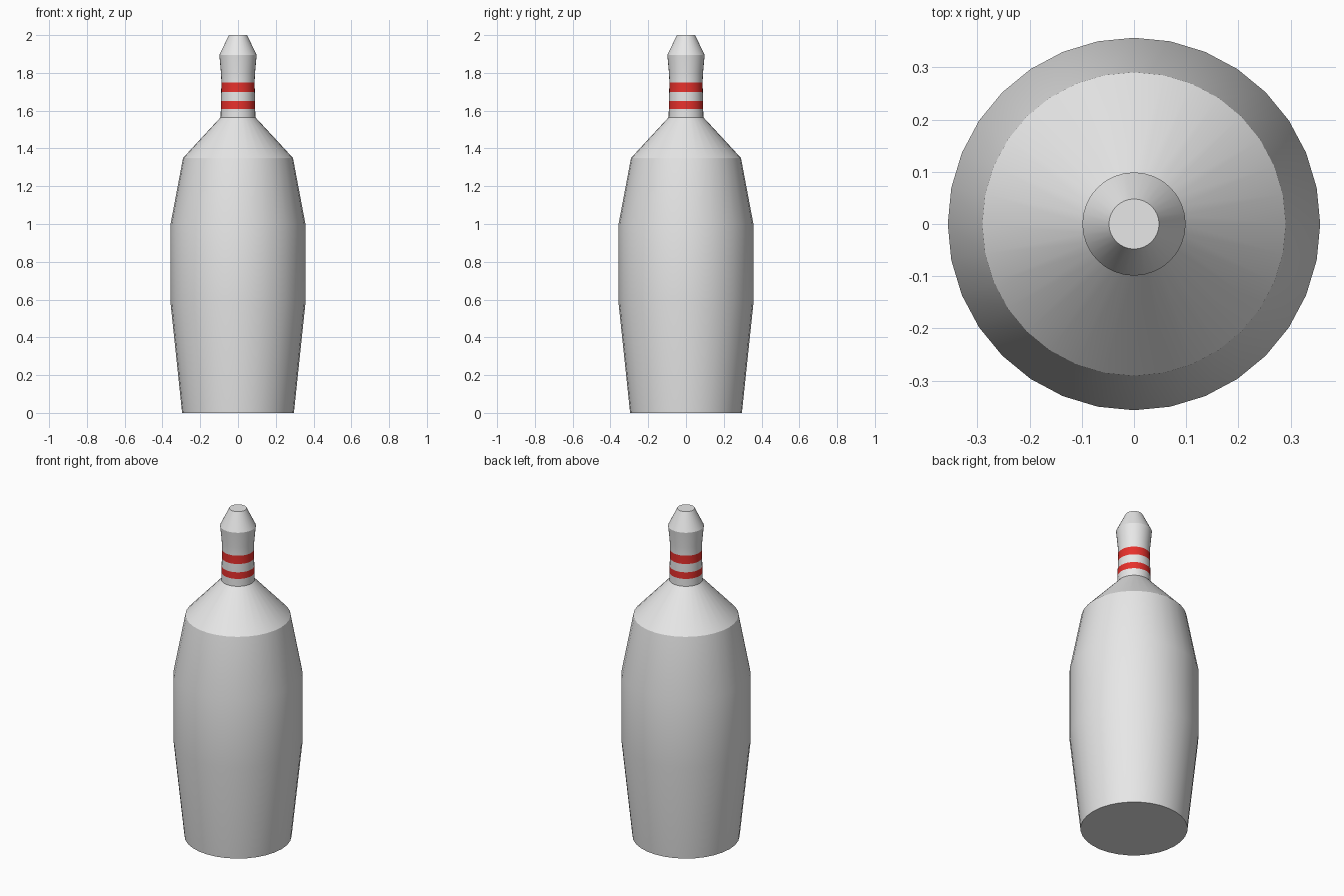
import bpy, bmesh, math

if "Cube" in bpy.data.objects:
    bpy.data.objects.remove(bpy.data.objects["Cube"])

SIDES = 32
# (radius, height) from base to crown
PROFILE = [(0.296, 0.0), (0.357, 0.58), (0.357, 1.0), (0.291, 1.35),
           (0.092, 1.565), (0.091, 1.61), (0.0905, 1.65), (0.089, 1.70),
           (0.088, 1.75), (0.09, 1.80), (0.099, 1.895), (0.048, 2.0)]
STRIPES = [(1.61, 1.65), (1.70, 1.75)]


def material(name, color):
    m = bpy.data.materials.new(name)
    m.diffuse_color = (*color, 1)
    m.use_nodes = True
    m.node_tree.nodes["Principled BSDF"].inputs["Base Color"].default_value = m.diffuse_color
    return m


# Lathe the profile into a closed body
bm = bmesh.new()
rings = []
for r, z in PROFILE:
    rings.append([bm.verts.new((r * math.cos(2 * math.pi * i / SIDES),
                                r * math.sin(2 * math.pi * i / SIDES), z))
                  for i in range(SIDES)])
for lo, hi in zip(rings, rings[1:]):
    for i in range(SIDES):
        j = (i + 1) % SIDES
        bm.faces.new((lo[i], lo[j], hi[j], hi[i]))
bm.faces.new(rings[0][::-1])
bm.faces.new(rings[-1])

# Red neck stripes chosen by height
for f in bm.faces:
    z = f.calc_center_median().z
    f.material_index = int(any(a < z < b for a, b in STRIPES))

mesh = bpy.data.meshes.new("bowling_pin")
bm.to_mesh(mesh)
bm.free()
mesh.materials.append(material("white", (0.8, 0.8, 0.8)))
mesh.materials.append(material("red", (0.8, 0.03, 0.025)))

pin = bpy.data.objects.new("bowling_pin", mesh)
bpy.context.collection.objects.link(pin)
bpy.context.view_layer.objects.active = pin
pin.select_set(True)
bpy.ops.object.shade_smooth_by_angle(angle=math.radians(27))
